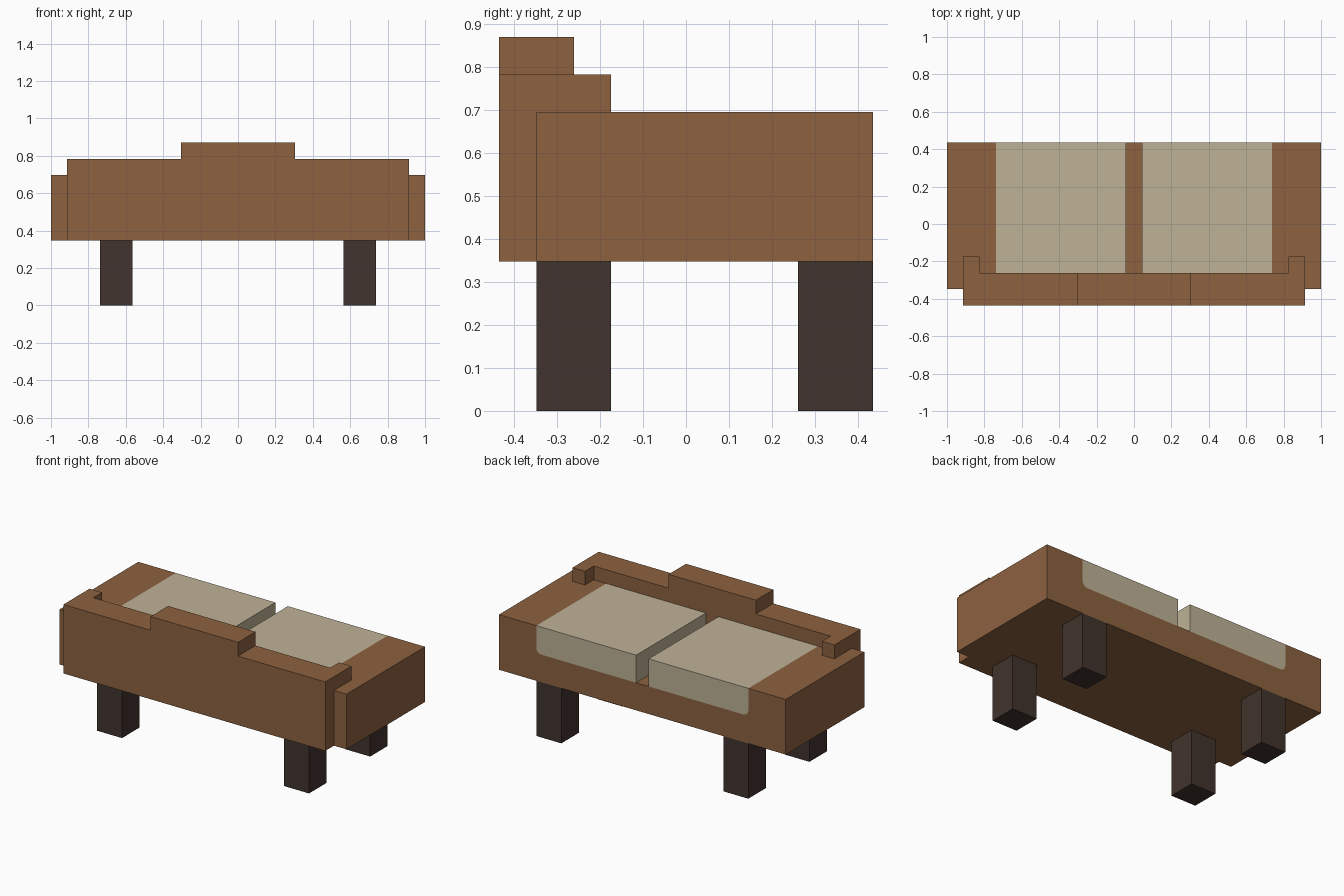
import bpy, bmesh, math

cube = bpy.data.objects.get("Cube")
if cube:
    bpy.data.objects.remove(cube, do_unlink=True)

U = 2 / 23  # design grid: the sofa is 23 units wide


def material(name, rgb):
    mat = bpy.data.materials.new(name)
    mat.use_nodes = True
    mat.diffuse_color = (*rgb, 1)
    bsdf = mat.node_tree.nodes["Principled BSDF"]
    bsdf.inputs["Base Color"].default_value = (*rgb, 1)
    bsdf.inputs["Roughness"].default_value = 0.8
    return mat


BROWN = material("brown upholstery", (0.266, 0.122, 0.051))
CREAM = material("cream cushion", (0.521, 0.445, 0.309))
DARK = material("dark wood", (0.053, 0.033, 0.026))


def extrude_profile(name, points, y0, y1, mat):
    """Extrude an x-z outline (grid units) from y0 to y1."""
    bm = bmesh.new()
    face = bm.faces.new([bm.verts.new((x * U, y0 * U, z * U)) for x, z in points])
    ext = bmesh.ops.extrude_face_region(bm, geom=[face])["geom"]
    verts = [v for v in ext if isinstance(v, bmesh.types.BMVert)]
    bmesh.ops.translate(bm, verts=verts, vec=(0, (y1 - y0) * U, 0))
    bmesh.ops.recalc_face_normals(bm, faces=bm.faces)
    mesh = bpy.data.meshes.new(name)
    bm.to_mesh(mesh)
    bm.free()
    mesh.materials.append(mat)
    obj = bpy.data.objects.new(name, mesh)
    bpy.context.collection.objects.link(obj)
    return obj


def flip(points):
    return [(-x, z) for x, z in reversed(points)]


def box(name, x0, x1, y0, y1, z0, z1, mat):
    return extrude_profile(name, [(x0, z0), (x1, z0), (x1, z1), (x0, z1)], y0, y1, mat)


# Rounded lower outer corner shared by the seat recess and the cushions
R = 0.4
corner = [(8.5 - R + R * math.cos(a), 6 + R - R * math.sin(a))
          for a in (math.radians(d) for d in (0, 22.5, 45, 67.5, 90))]

# Body: arms and seat base as one outline with a recess for the cushions
half = [(11.5, 4), (11.5, 8), (8.5, 8)] + corner
extrude_profile("body", half + flip(half), -4, 5, BROWN)

# Backrest with a raised middle
half = [(10.5, 4), (10.5, 9), (3.5, 9), (3.5, 10)]
extrude_profile("backrest", half + flip(half), -5, -3, BROWN)

# Paired parts
cushion = [(0.5, 6), (0.5, 8), (8.5, 8)] + corner
for side, s in (("left", 1), ("right", -1)):
    extrude_profile(f"{side}_cushion", cushion if s > 0 else flip(cushion), -3, 5, CREAM)
    box(f"{side}_backrest_wing", *sorted((9.5 * s, 10.5 * s)), -3, -2, 8, 9, BROWN)
    for end, y in (("front", -4), ("back", 3)):
        box(f"{end}_{side}_leg", *sorted((6.5 * s, 8.5 * s)), y, y + 2, 0, 4, DARK)
